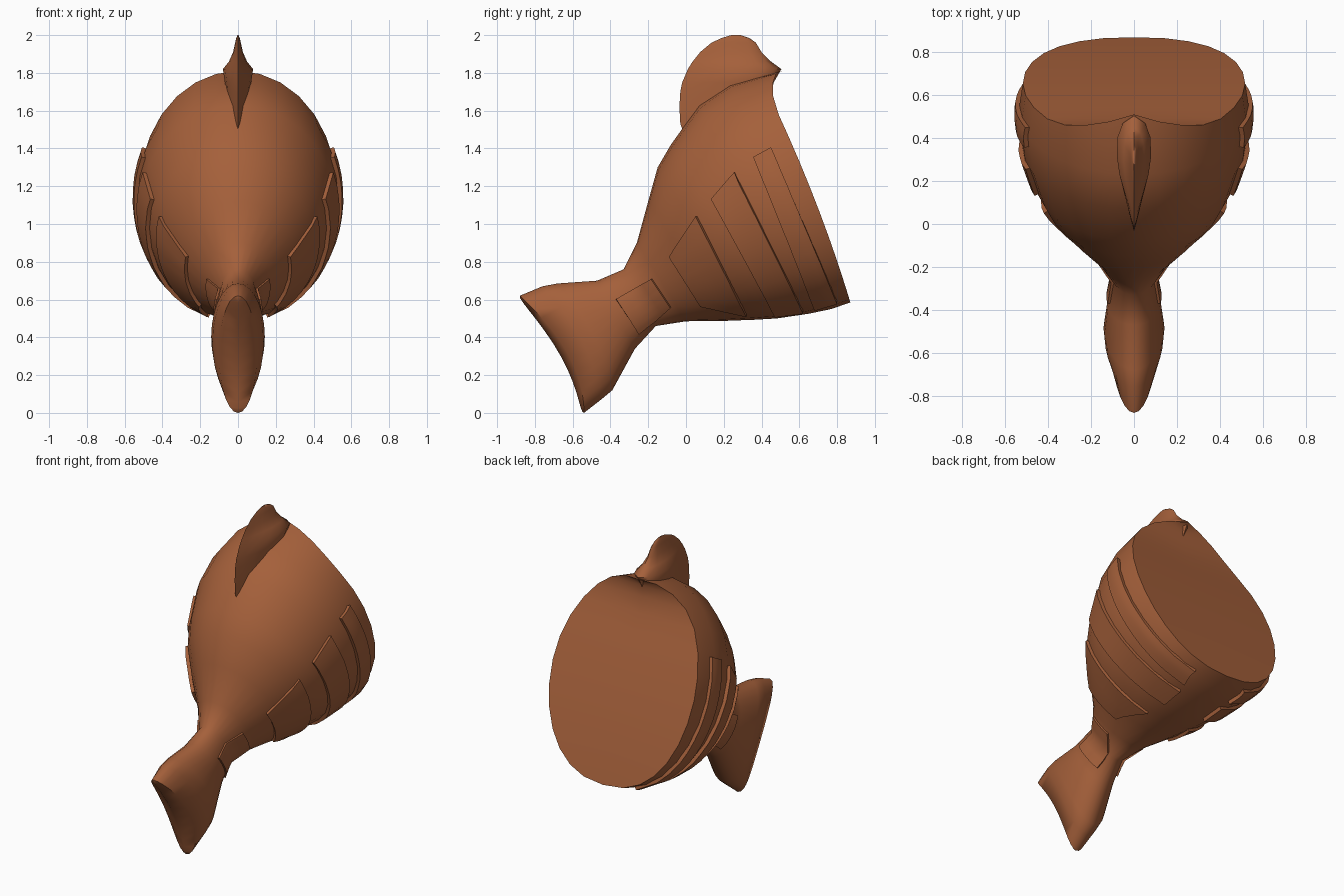
import bpy, bmesh, math
from mathutils import Vector
from mathutils.bvhtree import BVHTree

if "Cube" in bpy.data.objects:
    bpy.data.objects.remove(bpy.data.objects["Cube"])

mat = bpy.data.materials.new("copper_brown")
mat.diffuse_color = (0.375, 0.117, 0.043, 1)
mat.use_nodes = True
mat.node_tree.nodes["Principled BSDF"].inputs["Base Color"].default_value = mat.diffuse_color


def finish(name, bm, angle=40):
    bmesh.ops.recalc_face_normals(bm, faces=bm.faces[:])
    me = bpy.data.meshes.new(name)
    bm.to_mesh(me)
    bm.free()
    ob = bpy.data.objects.new(name, me)
    bpy.context.collection.objects.link(ob)
    me.materials.append(mat)
    bpy.ops.object.select_all(action='DESELECT')
    ob.select_set(True)
    bpy.context.view_layer.objects.active = ob
    bpy.ops.object.shade_smooth_by_angle(angle=math.radians(angle))
    return ob


def skin(bm, rings):
    n = len(rings[0])
    for a, b in zip(rings, rings[1:]):
        for i in range(n):
            j = (i + 1) % n
            bm.faces.new((a[i], a[j], b[j], b[i]))


# Body and tail: slanted elliptical rings (top y, top z, bottom y, bottom z, half width, bend, low-side roundness)
N = 28
stations = [
    (-.88, .62, -.54, .0, .10, .085, 1),
    (-.76, .67, -.45, .07, .135, .06, 1),
    (-.68, .685, -.39, .12, .142, .05, 1),
    (-.47, .70, -.27, .34, .125, .0, 1),
    (-.33, .76, -.16, .46, .10, .0, 1),
    (-.26, .90, .00, .485, .18, .0, 1),
    (-.20, 1.12, .20, .487, .31, .0, 1),
    (-.15, 1.30, .36, .493, .405, .0, .97),
    (-.08, 1.42, .48, .50, .46, .0, .95),
    (.07, 1.63, .65, .525, .52, .0, .92),
    (.23, 1.74, .77, .55, .54, .015, .88),
    (.38, 1.81, .87, .585, .518, .03, .85),
]
bm = bmesh.new()
rings = []
for k, (ty, tz, by, bz, w, bend, pw) in enumerate(stations):
    ring = []
    for i in range(N):
        a = 2 * math.pi * i / N
        t = (1 - math.cos(a)) / 2
        s = math.sin(a)
        x = w * math.copysign(abs(s) ** (pw if t > .5 else 1), s)
        if i in (0, N // 2):
            x = 0
        y = ty + (by - ty) * t + bend * 4 * t * (1 - t)
        if k == len(stations) - 1 and t < .5:   # lip at the top of the cut
            y += .13 * max(0, 1 - abs(x) / .37)
        ring.append(bm.verts.new((x, y, tz + (bz - tz) * t)))
    rings.append(ring)
skin(bm, rings)


# Cut face and tail end closed by crosswise strips over a centre line
def cap(r, push):
    h = N // 2
    mid = [r[0]]
    for i in range(1, h):
        c = (r[i].co + r[N - i].co) / 2
        c += push * math.sin(math.pi * i / h)
        mid.append(bm.verts.new(c))
    mid.append(r[h])
    for side in (1, -1):
        for i in range(h):
            loop = [r[(side * i) % N], r[(side * (i + 1)) % N], mid[i + 1], mid[i]]
            bm.faces.new(list(dict.fromkeys(loop)))


cap(rings[0], Vector((0, -.035, -.015)))
cap(rings[-1], Vector((0, 0, 0)))
bmesh.ops.recalc_face_normals(bm, faces=bm.faces[:])
tree = BVHTree.FromBMesh(bm)
finish("body_and_tail", bm, 60)

# Dorsal fin: sharp-fronted levels (z, front y, back y, half width)
bm = bmesh.new()
levels = [(1.45, .0, .36, .07), (1.53, -.03, .39, .06), (1.62, -.035, .42, .06),
          (1.70, -.03, .45, .065), (1.75, -.02, .465, .07), (1.82, .01, .505, .08),
          (1.86, .035, .45, .048), (1.91, .075, .40, .026), (1.96, .135, .37, .015),
          (1.985, .19, .335, .009), (2.0, .24, .29, .003)]
half = [(0, 0), (.12, .25), (.28, .55), (.45, .85), (.62, 1), (.8, .95), (.93, .65), (1, 0)]
prof = half + [(c, -s) for c, s in half[-2:0:-1]]
rings = [[bm.verts.new((w * s, y0 + (y1 - y0) * c, z)) for c, s in prof]
         for z, y0, y1, w in levels]
skin(bm, rings)
bm.faces.new(rings[0])
bm.faces.new(rings[-1])
finish("dorsal_fin", bm, 60)


# Scale bands: side-view quads laid over the body and thickened
def band(name, quad, side, thick, rows=12, cols=4):
    tl, tr, br, bl = [Vector(p) for p in quad]
    bm = bmesh.new()
    outer, inner = [], []
    for r in range(rows + 1):
        ro, ri = [], []
        for c in range(cols + 1):
            v, u = r / rows, c / cols
            p = tl.lerp(tr, u).lerp(bl.lerp(br, u), v)
            hit, nrm, _, _ = tree.ray_cast(Vector((2, p.x, p.y)), Vector((-1, 0, 0)))
            if hit is None:
                hit, nrm, _, _ = tree.find_nearest(Vector((.2, p.x, p.y)))
            nrm = Vector((nrm.x, min(nrm.y, 0), nrm.z)).normalized()
            for row, d in ((ro, thick), (ri, -.02)):
                q = hit + nrm * d
                row.append(bm.verts.new((q.x * side, q.y, q.z)))
        outer.append(ro)
        inner.append(ri)
    for g in (outer, inner):
        for r in range(rows):
            for c in range(cols):
                bm.faces.new((g[r][c], g[r][c + 1], g[r + 1][c + 1], g[r + 1][c]))
    rim = [(r, 0) for r in range(rows)] + [(rows, c) for c in range(cols)]
    rim += [(r, cols) for r in range(rows, 0, -1)] + [(0, c) for c in range(cols, 0, -1)]
    for (a, b), (c, d) in zip(rim, rim[1:] + rim[:1]):
        bm.faces.new((outer[a][b], outer[c][d], inner[c][d], inner[a][b]))
    finish(name, bm, 45)


bands = [
    ((.36, 1.35), (.45, 1.40), (.80, .595), (.68, .56), .022),
    ((.14, 1.13), (.26, 1.27), (.62, .545), (.47, .525), .022),
    ((-.08, .83), (.06, 1.04), (.32, .525), (.08, .575), .02),
    ((-.37, .60), (-.18, .71), (-.08, .56), (-.25, .42), .012),
]
for k, (*q, th) in enumerate(bands):
    for side, tag in ((1, "right"), (-1, "left")):
        band("scale_band_%d_%s" % (k + 1, tag), q, side, th)
